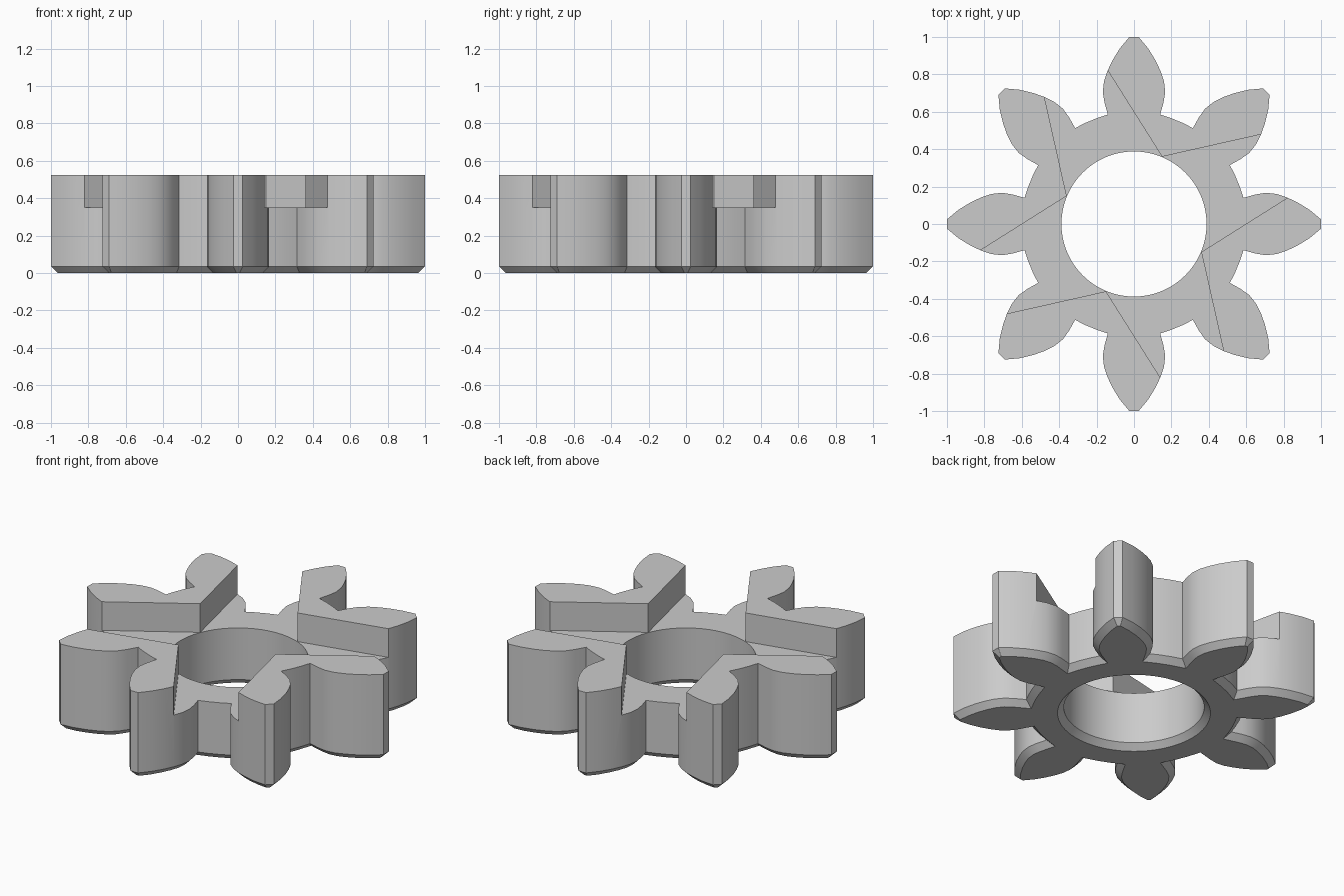
import bpy
import bmesh
from math import sin, cos, pi, radians
from mathutils import Vector, Matrix

if "Cube" in bpy.data.objects:
    bpy.data.objects.remove(bpy.data.objects["Cube"])

TEETH = 8
HEIGHT = 0.525
SLOT_FLOOR = 0.35
CHAMFER = 0.035
BORE = 0.388

steel = bpy.data.materials.new("grey steel")
steel.use_nodes = True
colour = (0.6, 0.6, 0.6, 1)
steel.diffuse_color = colour
steel.node_tree.nodes["Principled BSDF"].inputs["Base Color"].default_value = colour


def turn(points, step, count):
    """Repeat 2D points around the axis, counter-clockwise."""
    return [Matrix.Rotation(step * k, 2) @ Vector(p) for k in range(count) for p in points]


def inset(points, d):
    """Mitred inset of a counter-clockwise outline."""
    result = []
    for i, p in enumerate(points):
        a = (p - points[i - 1]).normalized()
        b = (points[(i + 1) % len(points)] - p).normalized()
        na, nb = Vector((-a.y, a.x)), Vector((-b.y, b.x))
        result.append(p + (na + nb) * d / (1 + na.dot(nb)))
    return result


def loft(name, sections):
    """Closed solid through (outline, height) sections, from the bottom up."""
    bm = bmesh.new()
    rings = [[bm.verts.new((p.x, p.y, z)) for p in pts] for pts, z in sections]
    for low, high in zip(rings, rings[1:]):
        for i in range(len(low)):
            bm.faces.new((low[i - 1], low[i], high[i], high[i - 1]))
    bm.faces.new(rings[0][::-1])
    bm.faces.new(rings[-1])
    bmesh.ops.recalc_face_normals(bm, faces=bm.faces)
    mesh = bpy.data.meshes.new(name)
    bm.to_mesh(mesh)
    bm.free()
    mesh.materials.append(steel)
    obj = bpy.data.objects.new(name, mesh)
    bpy.context.collection.objects.link(obj)
    return obj


def circle(r, n=72):
    return [Vector((r * cos(2 * pi * i / n), r * sin(2 * pi * i / n))) for i in range(n)]


# Gear blank: pointed teeth with a chamfered bottom rim
flank = [(0.14, 0.585), (0.158, 0.65), (0.167, 0.705), (0.16, 0.765),
         (0.141, 0.82), (0.115, 0.875), (0.075, 0.94), (0.025, 1.0)]
valley = [(-0.6 * sin(radians(a)), 0.6 * cos(radians(a))) for a in (19, 26)]
tooth = flank + [(-x, y) for x, y in reversed(flank)] + valley
outline = turn(tooth, 2 * pi / TEETH, TEETH)
gear = loft("dog_gear", [(inset(outline, CHAMFER), 0), (outline, CHAMFER), (outline, HEIGHT)])

# Bore cutter, flared at the bottom
flare = BORE + CHAMFER
bore = loft("bore_cutter", [(circle(flare), -0.1), (circle(flare), 0),
                            (circle(BORE), CHAMFER), (circle(BORE), 1)])

# Slot cutter: four tapering arms leave the raised dogs between them
arm = [(-0.15, -0.36), (0.314, -1.096), (0.576, -1.11)]
star = turn(arm, pi / 2, 4)
slots = loft("slot_cutter", [(star, SLOT_FLOOR), (star, 1)])

bpy.context.view_layer.objects.active = gear
gear.select_set(True)
for cutter in (bore, slots):
    mod = gear.modifiers.new("cut", "BOOLEAN")
    mod.operation = "DIFFERENCE"
    mod.solver = "EXACT"
    mod.object = cutter
    bpy.ops.object.modifier_apply(modifier=mod.name)
    bpy.data.objects.remove(cutter)

bpy.ops.object.shade_smooth_by_angle(angle=radians(30))
